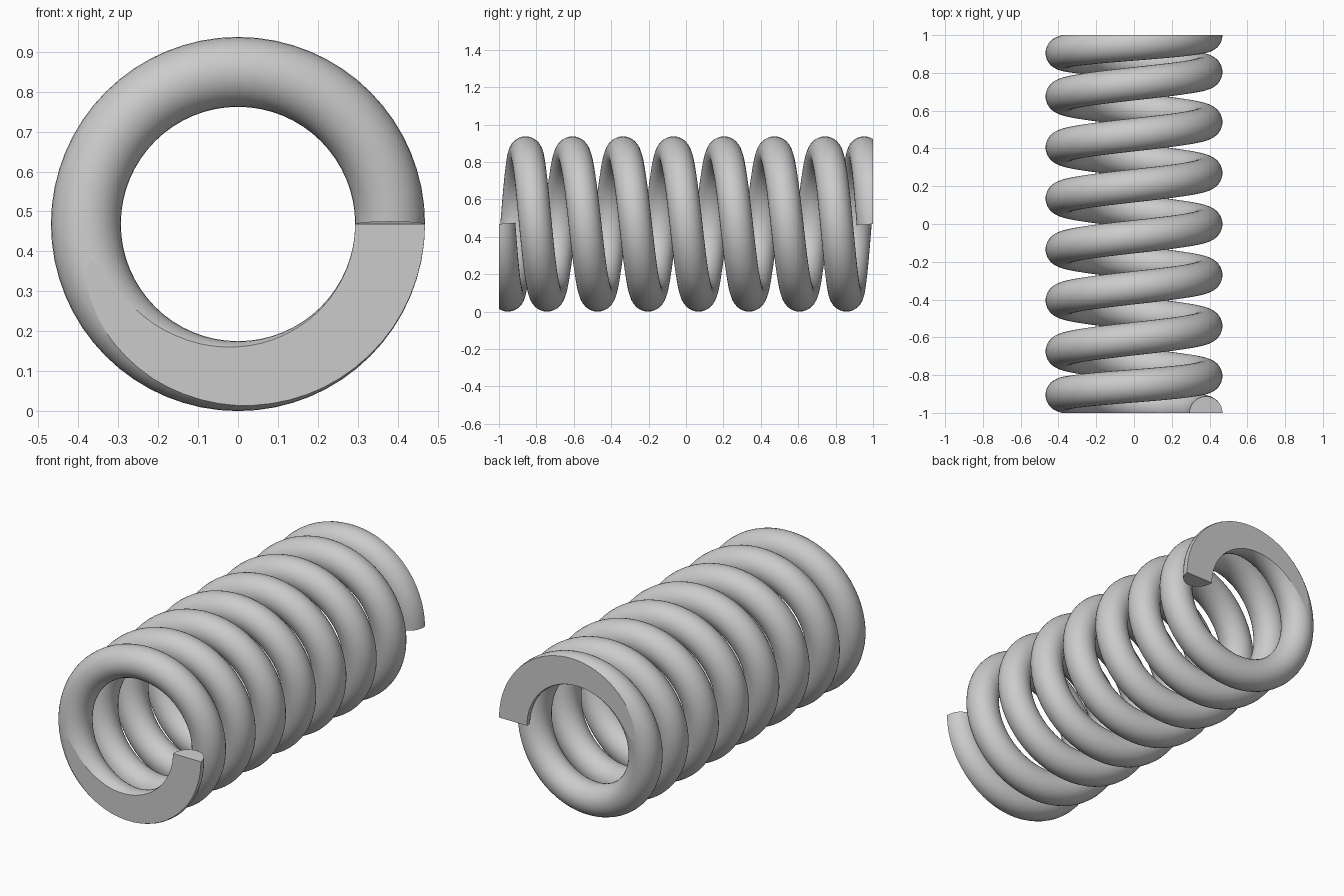
import bpy, bmesh, math
from mathutils import Vector

if "Cube" in bpy.data.objects:
    bpy.data.objects.remove(bpy.data.objects["Cube"])

TURNS = 8
COIL_R, WIRE_R = 0.381, 0.0875
STEPS, SIDES = 64, 32
CENTRE_Z = COIL_R + WIRE_R
MID_PITCH, END_PITCH = 0.27, 0.19


def axial(t):
    """Position along y: wide even pitch in the middle, tighter end coils."""
    d = abs(t - TURNS / 2)
    a, b = TURNS / 2 - 1.25, TURNS / 2 - 0.75      # pitch transition
    y = MID_PITCH * min(d, a)
    if d > a:
        u = min(d, b) - a
        y += MID_PITCH * u - (MID_PITCH - END_PITCH) * u * u / (2 * (b - a))
    if d > b:
        y += END_PITCH * (d - b)
    return math.copysign(y, t - TURNS / 2)


def path(t):
    a = -2 * math.pi * t
    return Vector((COIL_R * math.cos(a), axial(t), CENTRE_Z + COIL_R * math.sin(a)))


# Wire swept along the helix
bm = bmesh.new()
rings = []
for i in range(TURNS * STEPS + 1):
    t = i / STEPS
    p = path(t)
    tangent = (path(t + 0.001) - path(t - 0.001)).normalized()
    radial = Vector((p.x, 0, p.z - CENTRE_Z)).normalized()
    side = tangent.cross(radial).normalized()
    angles = [2 * math.pi * k / SIDES for k in range(SIDES)]
    rings.append([bm.verts.new(p + WIRE_R * (math.cos(a) * radial + math.sin(a) * side))
                  for a in angles])
for r0, r1 in zip(rings, rings[1:]):
    for k in range(SIDES):
        n = (k + 1) % SIDES
        f = bm.faces.new((r0[k], r0[n], r1[n], r1[k]))
        f.smooth = True
caps = [bm.faces.new(rings[0]), bm.faces.new(rings[-1])]
for f in caps:
    f.smooth = False

# Ground flat ends
for s in (-1, 1):
    bmesh.ops.bisect_plane(bm, geom=bm.verts[:] + bm.edges[:] + bm.faces[:], dist=1e-6,
                           plane_co=(0, s, 0), plane_no=(0, s, 0), clear_outer=True)
    rim = [e for e in bm.edges if e.is_boundary]
    made = bmesh.ops.triangle_fill(bm, edges=rim, use_beauty=True, normal=(0, s, 0))
    for f in made["geom"]:
        if isinstance(f, bmesh.types.BMFace):
            f.smooth = False

# Crisp edges around every flat face
bmesh.ops.recalc_face_normals(bm, faces=bm.faces[:])
for e in bm.edges:
    if any(not f.smooth for f in e.link_faces):
        e.smooth = False

mesh = bpy.data.meshes.new("coil_spring")
bm.to_mesh(mesh)
bm.free()
spring = bpy.data.objects.new("coil_spring", mesh)
bpy.context.collection.objects.link(spring)
